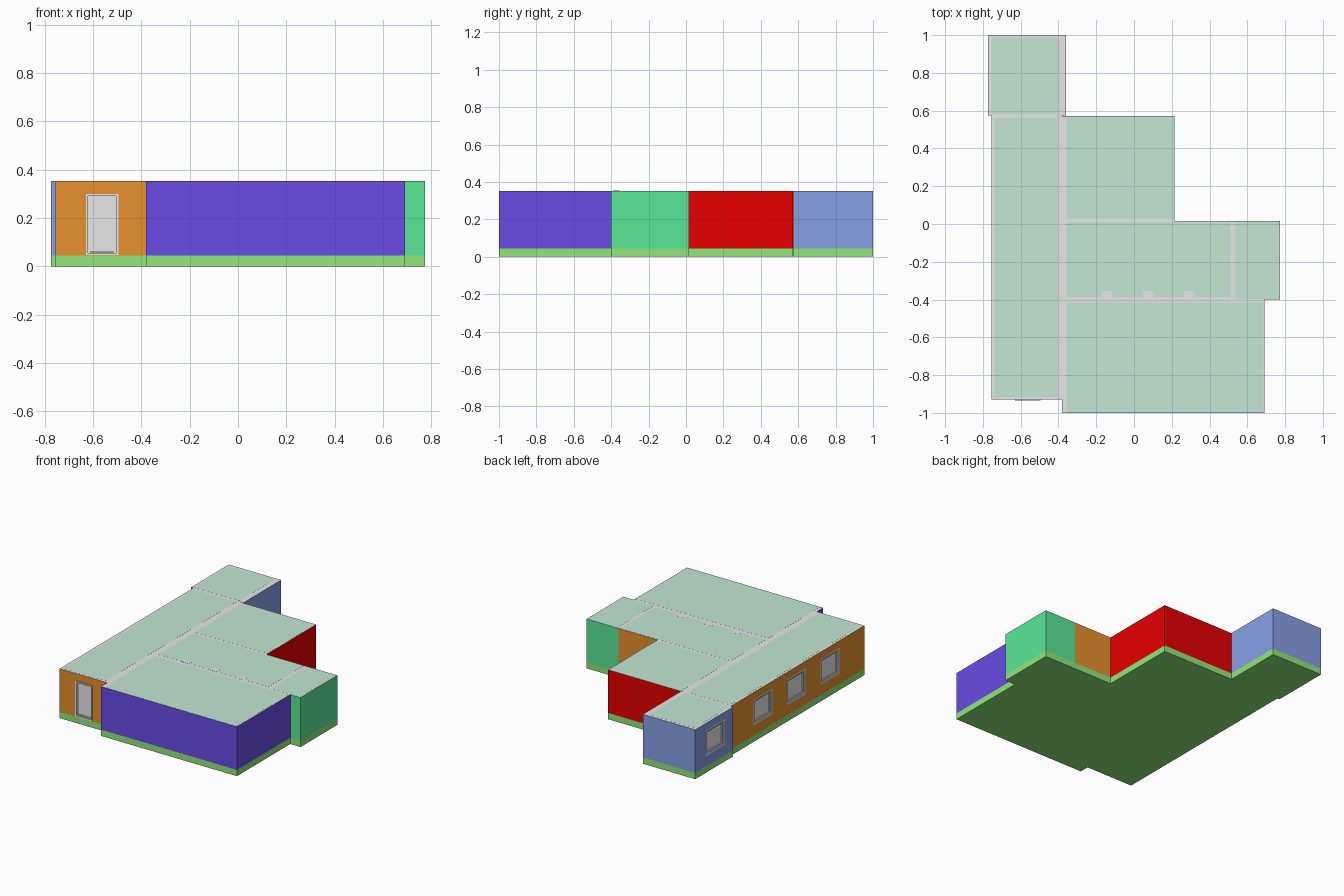
import bpy
import bmesh

cube = bpy.data.objects.get("Cube")
if cube:
    bpy.data.objects.remove(cube, do_unlink=True)

FLOOR, WALL_TOP, ROOF_TOP = 0.045, 0.352, 0.3524
RECESS = 0.02


def linear(c):
    c /= 255
    return c / 12.92 if c <= 0.04045 else ((c + 0.055) / 1.055) ** 2.4


def material(name, *rgb):
    mat = bpy.data.materials.new(name)
    mat.use_nodes = True
    colour = [linear(c) for c in rgb] + [1]
    mat.diffuse_color = colour
    mat.node_tree.nodes["Principled BSDF"].inputs["Base Color"].default_value = colour
    return mat


purple = material("purple", 105, 75, 231)
orange = material("orange", 231, 145, 46)
green = material("green", 90, 234, 152)
red = material("red", 231, 0, 0)
blue = material("blue", 135, 160, 231)
grass = material("light green", 144, 231, 122)
pale = material("pale green", 195, 231, 211)
grey = material("grey", 231, 231, 231)


def boxes(name, spans, mat, top_mat=None):
    """One object made of boxes, each (x0, x1, y0, y1, z0, z1)."""
    bm = bmesh.new()
    for x0, x1, y0, y1, z0, z1 in spans:
        verts = bmesh.ops.create_cube(bm, size=1)["verts"]
        for v in verts:
            v.co = (x1 if v.co.x > 0 else x0,
                    y1 if v.co.y > 0 else y0,
                    z1 if v.co.z > 0 else z0)
    bm.normal_update()
    mesh = bpy.data.meshes.new(name)
    mesh.materials.append(mat)
    if top_mat:
        mesh.materials.append(top_mat)
        for f in bm.faces:
            f.material_index = int(f.normal.z > 0.5)
    bm.to_mesh(mesh)
    bm.free()
    obj = bpy.data.objects.new(name, mesh)
    bpy.context.collection.objects.link(obj)
    return obj


def cut(wall, spans):
    """Cut recesses into a wall block."""
    cutter = boxes(wall.name + "_cutter", spans, wall.data.materials[0])
    cutter.hide_render = True
    cutter.hide_set(True)
    mod = wall.modifiers.new("openings", "BOOLEAN")
    mod.operation = "DIFFERENCE"
    mod.solver = "EXACT"
    mod.object = cutter


# Room blocks: footprint and wall colour, wall tops in grey
rooms = {
    "hall": (-0.755, -0.38, -0.93, 0.575, orange),
    "front_room": (-0.38, 0.692, -1.0, -0.40, purple),
    "middle_room": (-0.38, 0.52, -0.40, 0.015, orange),
    "side_room": (0.52, 0.773, -0.40, 0.015, green),
    "rear_room": (-0.38, 0.215, 0.015, 0.572, red),
    "end_room": (-0.773, -0.36, 0.575, 1.0, blue),
}
walls = {}
for name, (x0, x1, y0, y1, mat) in rooms.items():
    walls[name] = boxes(name + "_walls", [(x0, x1, y0, y1, FLOOR, WALL_TOP)], mat, grey)
    boxes(name + "_floor_slab", [(x0, x1, y0, y1, 0, FLOOR)], grass)

# Roof panels, leaving the wall tops showing between them
panels = {
    "hall": (-0.738, -0.405, -0.915, 0.56),
    "front_room": (-0.358, 0.685, -0.997, -0.415),
    "middle_room": (-0.358, 0.51, -0.387, 0.008),
    "side_room": (0.535, 0.768, -0.397, 0.012),
    "rear_room": (-0.358, 0.211, 0.027, 0.57),
    "end_room": (-0.755, -0.40, 0.583, 0.982),
}
for name, span in panels.items():
    boxes(name + "_roof", [(*span, WALL_TOP, ROOF_TOP)], pale)

# Small pier tops along the partition
boxes("pier_tops", [(x - 0.028, x + 0.028, -0.39, -0.355, WALL_TOP, ROOF_TOP + 0.0004)
                    for x in (-0.142, 0.076, 0.293)], grey)


def frame_bars(a0, a1, z0, z1, w):
    """Four bars (a0, a1, z0, z1) around an opening."""
    return [(a0, a0 + w, z0, z1), (a1 - w, a1, z0, z1),
            (a0 + w, a1 - w, z0, z0 + w), (a0 + w, a1 - w, z1 - w, z1)]


# Recessed windows on the long outer side: frame, pane and inner sash
Z0, Z1 = 0.118, 0.30
for room, centres in (("hall", (0.21, -0.165, -0.54)), ("end_room", (0.77,))):
    x = rooms[room][0]
    inner = x + RECESS
    openings = [(y - 0.107, y + 0.107) for y in centres]
    cut(walls[room], [(x - 0.1, inner, a0, a1, Z0, Z1) for a0, a1 in openings])
    for i, (a0, a1) in enumerate(openings, 1):
        name = f"{room}_window_{i}"
        boxes(name + "_frame", [(x, inner, *bar)
                                for bar in frame_bars(a0, a1, Z0, Z1, 0.012)], grey)
        boxes(name + "_sash", [(x + 0.008, inner, *bar) for bar in
                               frame_bars(a0 + 0.012, a1 - 0.012, Z0 + 0.012, Z1 - 0.012, 0.01)], grey)
        boxes(name + "_pane", [(inner - 0.004, inner, a0, a1, Z0, Z1)], grey)

# Recessed front door: frame, leaf and kick rail
y = rooms["hall"][2]
inner = y + RECESS
cut(walls["hall"], [(-0.63, -0.495, y - 0.1, inner, FLOOR + 0.001, 0.30)])
boxes("door_frame", [(b0, b1, y - 0.005, inner, c0, c1)
                     for b0, b1, c0, c1 in frame_bars(-0.63, -0.495, FLOOR + 0.001, 0.30, 0.01)], grey)
boxes("door_leaf", [(-0.62, -0.505, inner - 0.008, inner, FLOOR, 0.29)], grey)
boxes("door_kick_rail", [(-0.61, -0.515, y + 0.002, inner, 0.057, 0.063)], grey)
